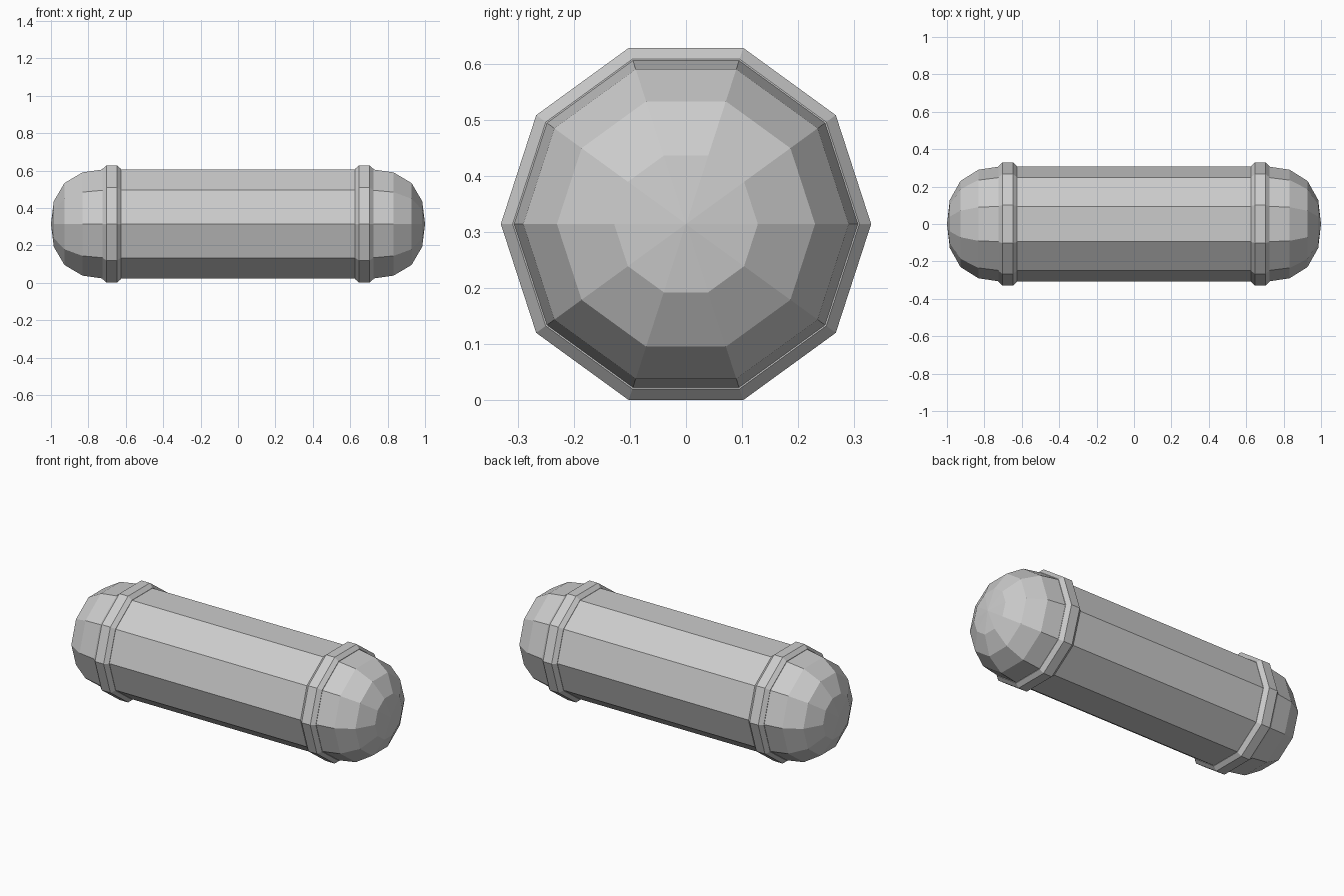
import bpy
import bmesh
from math import cos, sin, tau

SIDES = 10
CENTRE_Z = 0.314

cube = bpy.data.objects.get("Cube")
if cube:
    bpy.data.objects.remove(cube)

grey = bpy.data.materials.new("plain grey")
grey.use_nodes = True
colour = (0.6, 0.6, 0.6, 1)
grey.diffuse_color = colour
grey.node_tree.nodes["Principled BSDF"].inputs["Base Color"].default_value = colour


def lathe(name, profile, closed=False):
    """Turn an (x, radius) profile round the x axis into a flat-sided solid."""
    bm = bmesh.new()
    rings = []
    for x, r in profile:
        count = SIDES if r else 1
        rings.append([bm.verts.new((x, r * cos(tau * i / SIDES),
                                    CENTRE_Z + r * sin(tau * i / SIDES)))
                      for i in range(count)])
    pairs = list(zip(rings, rings[1:]))
    if closed:
        pairs.append((rings[-1], rings[0]))
    for a, b in pairs:
        for i in range(SIDES):
            j = (i + 1) % SIDES
            corners = [a[i % len(a)], a[j % len(a)], b[j % len(b)], b[i % len(b)]]
            bm.faces.new(list(dict.fromkeys(corners)))
    bmesh.ops.recalc_face_normals(bm, faces=bm.faces)
    mesh = bpy.data.meshes.new(name)
    bm.to_mesh(mesh)
    bm.free()
    mesh.materials.append(grey)
    obj = bpy.data.objects.new(name, mesh)
    bpy.context.collection.objects.link(obj)
    return obj


# Ten-sided barrel with a domed cap at each end
half = [(1.0, 0), (0.985, 0.128), (0.928, 0.23), (0.832, 0.29), (0.72, 0.307)]
lathe("capsule_body", half + [(-x, r) for x, r in reversed(half)])

# Raised chamfered bands where the caps meet the barrel
band = [(0.625, 0.30), (0.625, 0.309), (0.647, 0.33), (0.703, 0.33),
        (0.725, 0.309), (0.725, 0.30)]
for name, side in (("left_band", 1), ("right_band", -1)):
    lathe(name, [(x * side, r) for x, r in band], closed=True)
